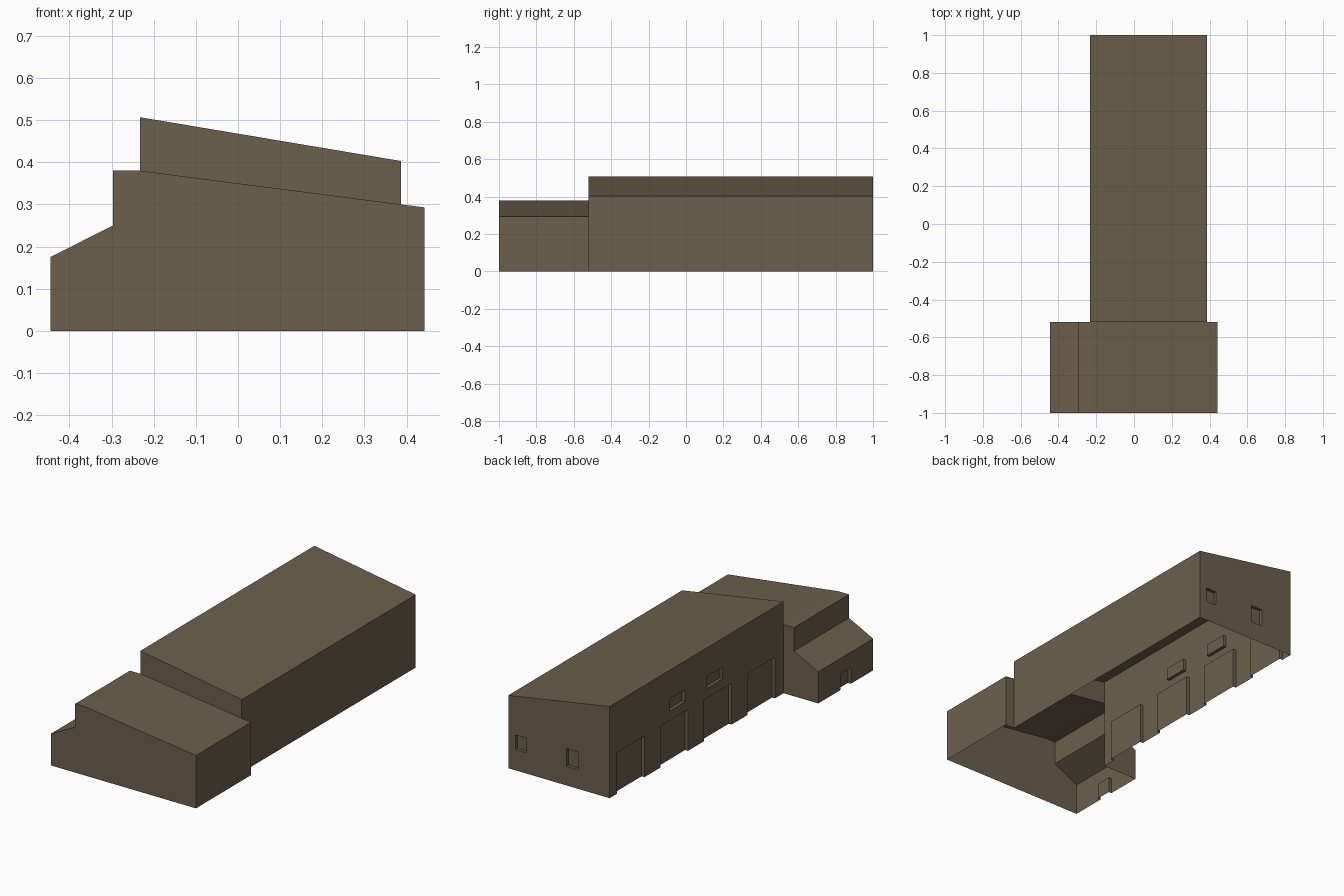
import bpy, bmesh
from mathutils import Vector

if "Cube" in bpy.data.objects:
    bpy.data.objects.remove(bpy.data.objects["Cube"])

brown = bpy.data.materials.new("weathered_brown")
brown.diffuse_color = (0.15, 0.115, 0.075, 1.0)
brown.use_nodes = True
brown.node_tree.nodes["Principled BSDF"].inputs["Base Color"].default_value = brown.diffuse_color

Y0, YM, Y1 = -1.0, -0.52, 1.0      # front, junction, back
XL, XR = -0.233, 0.387             # hall side walls
DEPTH = 0.018                      # recess depth of doors and windows


def add_faces(bm, polys):
    for pts in polys:
        bm.faces.new([bm.verts.new(p) for p in pts])


def sweep(profile, ya, yb):
    """Strip of wall and roof faces from an open (x, z) profile."""
    return [[(a[0], ya, a[1]), (b[0], ya, b[1]), (b[0], yb, b[1]), (a[0], yb, a[1])]
            for a, b in zip(profile, profile[1:])]


def end(profile, y):
    return [(x, y, z) for x, z in profile]


def recess(bm, axis, plane, inward, u0, u1, z0, z1):
    """Cut a rectangle into the wall at axis = plane and push it inward."""
    u = 1 - axis

    def wall():
        return [f for f in bm.faces
                if all(abs(v.co[axis] - plane) < 1e-4 for v in f.verts)]

    def within(f):
        return u0 < f.calc_center_median()[u] < u1

    def cut(faces, ax, value):
        co, no = Vector(), Vector()
        co[ax], no[ax] = value, 1.0
        geom = (list({v for f in faces for v in f.verts})
                + list({e for f in faces for e in f.edges}) + faces)
        bmesh.ops.bisect_plane(bm, geom=geom, dist=1e-5, plane_co=co, plane_no=no)

    cut(wall(), u, u0)
    cut(wall(), u, u1)
    for z in (z0, z1):
        if z > 0:
            cut([f for f in wall() if within(f)], 2, z)
    inner = [f for f in wall() if within(f) and z0 < f.calc_center_median().z < z1]
    new = bmesh.ops.extrude_face_region(bm, geom=inner)["geom"]
    old = [f for f in inner if f.is_valid]
    if old:
        bmesh.ops.delete(bm, geom=old, context='FACES_ONLY')
    move = Vector()
    move[axis] = inward * DEPTH
    bmesh.ops.translate(bm, vec=move,
                        verts=[g for g in new if isinstance(g, bmesh.types.BMVert)])
    # doorways stay open underneath
    sill = [f for f in bm.faces if all(v.co.z < 1e-5 for v in f.verts)]
    if sill:
        bmesh.ops.delete(bm, geom=sill, context='FACES')


def build(name, polys, openings):
    bm = bmesh.new()
    add_faces(bm, polys)
    bmesh.ops.remove_doubles(bm, verts=bm.verts[:], dist=1e-5)
    for o in openings:
        recess(bm, *o)
    bmesh.ops.recalc_face_normals(bm, faces=bm.faces[:])
    mesh = bpy.data.meshes.new(name)
    bm.to_mesh(mesh)
    bm.free()
    mesh.materials.append(brown)
    bpy.context.collection.objects.link(bpy.data.objects.new(name, mesh))


# Long hall: sloping roof, open underneath and open into the annex
hall = [(XL, 0), (XL, 0.507), (XR, 0.403), (XR, 0)]
gable = [(XL, 0.38), (XL, 0.507), (XR, 0.403), (XR, 0.300)]
hall_openings = [(0, XL, 1, y - 0.12, y + 0.12, 0.0, 0.228)      # loading doors
                 for y in (0.815, 0.435, 0.055, -0.325)]
hall_openings += [(0, XL, 1, y - 0.068, y + 0.068, 0.282, 0.348)  # high windows
                  for y in (0.408, 0.08)]
hall_openings += [(1, Y1, -1, -0.038, 0.032, 0.105, 0.203),       # back windows
                  (1, Y1, -1, 0.275, 0.343, 0.115, 0.195)]
build("main_hall", sweep(hall, YM, Y1) + [end(hall, Y1), end(gable, YM)], hall_openings)

# Front annex: stepped lean-to on the left, sloping roof on the right
left_part = [(-0.445, 0), (-0.445, 0.175), (-0.297, 0.25), (-0.297, 0.38), (XL, 0.38)]
right_part = [(XR, 0.300), (0.443, 0.293), (0.443, 0)]
annex = left_part + right_part
annex_polys = sweep(annex, Y0, YM) + [end(annex, Y0),
                                      end(left_part + [(XL, 0)], YM),
                                      end(right_part + [(XR, 0)], YM)]
build("front_annex", annex_polys, [(0, -0.445, 1, -0.805, -0.715, 0.0, 0.088)])
